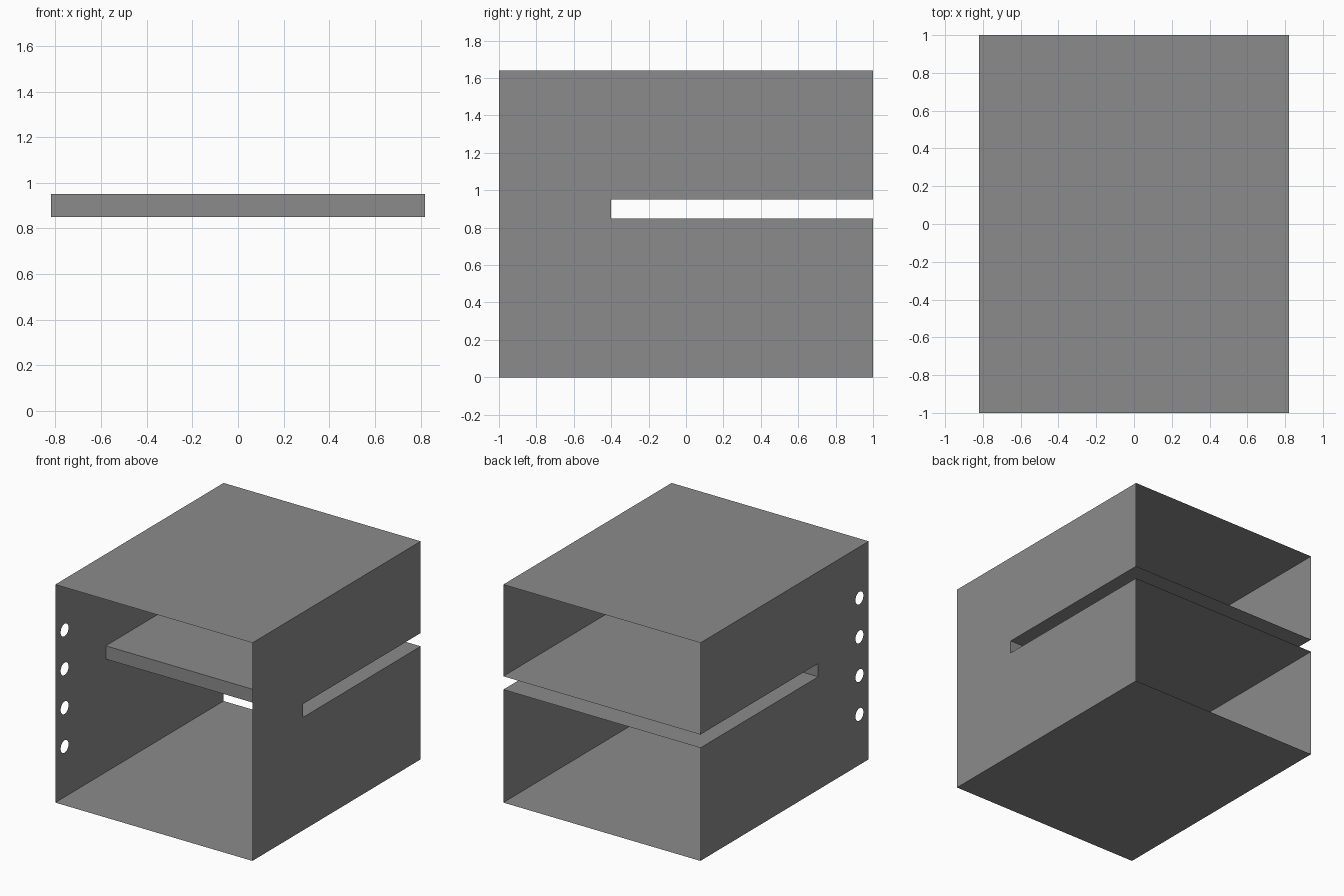
import bpy, bmesh, math

if "Cube" in bpy.data.objects:
    bpy.data.objects.remove(bpy.data.objects["Cube"])

W, D, H = 0.82, 1.0, 1.64            # half width, half depth, height
SLOT_Y, SLOT_LO, SLOT_HI = -0.4, 0.85, 0.95
HOLE_Y, HOLE_R, HOLE_SIDES = -0.89, 0.047, 32
HOLE_Z = [0.38 + 0.292 * i for i in range(4)]

# Dark grey for the whole cabinet
dark_grey = bpy.data.materials.new("dark_grey")
dark_grey.diffuse_color = (0.26, 0.26, 0.26, 1)
dark_grey.use_nodes = True
dark_grey.node_tree.nodes["Principled BSDF"].inputs["Base Color"].default_value = dark_grey.diffuse_color


def finish(name, bm):
    mesh = bpy.data.meshes.new(name)
    bm.to_mesh(mesh)
    bm.free()
    mesh.materials.append(dark_grey)
    obj = bpy.data.objects.new(name, mesh)
    bpy.context.collection.objects.link(obj)
    return obj


def sheet(name, path):
    """Thin sheet: a (y, z) path swept across the full width."""
    bm = bmesh.new()
    rows = [[bm.verts.new((x, y, z)) for x in (-W, W)] for y, z in path]
    for a, b in zip(rows, rows[1:]):
        bm.faces.new((a[0], a[1], b[1], b[0]))
    return finish(name, bm)


def wall(name, x, loops):
    """Flat side wall: first (y, z) loop is the outline, the rest are holes."""
    bm = bmesh.new()
    edges = []
    for loop in loops:
        vs = [bm.verts.new((x, y, z)) for y, z in loop]
        edges += [bm.edges.new((vs[i - 1], vs[i])) for i in range(len(vs))]
    bmesh.ops.triangle_fill(bm, use_beauty=True, use_dissolve=False, edges=edges)
    for f in bm.faces:
        f.normal_update()
        if f.normal.x * x < 0:
            f.normal_flip()
    return finish(name, bm)


def circle(cy, cz):
    steps = [2 * math.pi * i / HOLE_SIDES for i in range(HOLE_SIDES)]
    return [(cy + HOLE_R * math.cos(a), cz + HOLE_R * math.sin(a)) for a in steps]


# Slot running in from the back, shared by the walls and the lining
slot = [(D, SLOT_LO), (SLOT_Y, SLOT_LO), (SLOT_Y, SLOT_HI), (D, SLOT_HI)]
outline = [(-D, 0), (D, 0)] + slot + [(D, H), (-D, H)]

# Side walls, only the left one has the row of holes
wall("right_wall", W, [outline])
wall("left_wall", -W, [outline] + [circle(HOLE_Y, z) for z in HOLE_Z])

# Horizontal panels and the shelf-like slot lining; front and back stay open
sheet("base_panel", [(D, 0), (-D, 0)])
sheet("top_panel", [(-D, H), (D, H)])
sheet("slot_lining", slot)
